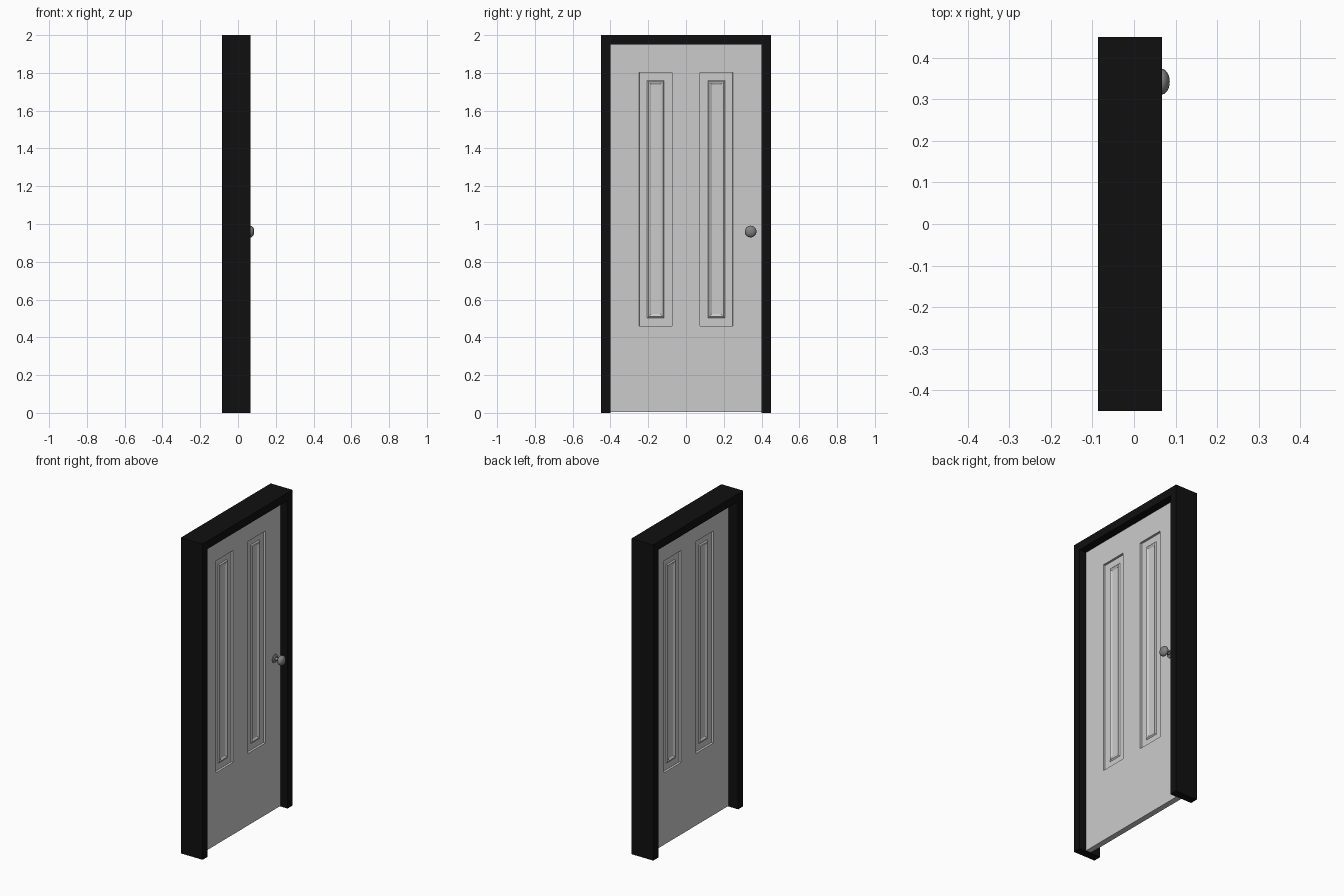
import bpy, bmesh, math
from mathutils import Matrix

if "Cube" in bpy.data.objects:
    bpy.data.objects.remove(bpy.data.objects["Cube"])


def material(name, v):
    m = bpy.data.materials.new(name)
    m.diffuse_color = (v, v, v, 1)
    m.use_nodes = True
    m.node_tree.nodes["Principled BSDF"].inputs["Base Color"].default_value = m.diffuse_color
    return m


BLACK = material("black_paint", 0.005)
METAL = material("dark_metal", 0.22)


def finish(bm, name, mat=None):
    me = bpy.data.meshes.new(name)
    bmesh.ops.remove_doubles(bm, verts=bm.verts, dist=1e-5)
    bmesh.ops.recalc_face_normals(bm, faces=bm.faces)
    bm.to_mesh(me)
    bm.free()
    ob = bpy.data.objects.new(name, me)
    bpy.context.collection.objects.link(ob)
    if mat:
        me.materials.append(mat)
    return ob


def box(name, lo, hi, mat):
    bm = bmesh.new()
    bmesh.ops.create_cube(bm, size=1)
    for v in bm.verts:
        v.co = [(a + b) / 2 + c * (b - a) for a, b, c in zip(lo, hi, v.co)]
    return finish(bm, name, mat)


# Frame: two jambs and a head
X0, X1 = -0.086, 0.067
box("jamb_hinge_side", (X0, -0.45, 0), (X1, -0.40, 1.95), BLACK)
box("jamb_latch_side", (X0, 0.40, 0), (X1, 0.45, 1.95), BLACK)
box("frame_head", (X0, -0.45, 1.95), (X1, 0.45, 2.0), BLACK)

# Door leaf with two recessed, moulded panels on each face
T = 0.018
YS = [-0.40, -0.248, -0.074, 0.074, 0.248, 0.40]
ZS = [0.004, 0.46, 1.803, 1.95]
# moulding section: (inset from panel edge, depth below door face)
SECTION = [(0, 0), (0.001, 0.013), (0.042, 0.013), (0.049, 0.007),
           (0.054, 0.007), (0.064, 0.013)]
bm = bmesh.new()


def ring(x, y0, y1, z0, z1):
    return [bm.verts.new((x, y, z)) for y, z in
            ((y0, z0), (y1, z0), (y1, z1), (y0, z1))]


for s in (1, -1):
    for i in range(5):
        for j in range(3):
            y0, y1, z0, z1 = YS[i], YS[i + 1], ZS[j], ZS[j + 1]
            if not (i in (1, 3) and j == 1):
                bm.faces.new(ring(s * T, y0, y1, z0, z1))
                continue
            prev = None
            for d, h in SECTION:
                cur = ring(s * (T - h), y0 + d, y1 - d, z0 + d, z1 - d)
                if prev:
                    for k in range(4):
                        n = (k + 1) % 4
                        bm.faces.new((prev[k], prev[n], cur[n], cur[k]))
                prev = cur
            bm.faces.new(prev)
bmesh.ops.remove_doubles(bm, verts=bm.verts, dist=1e-5)
# door edges join the two faces
rim = [e for e in bm.edges if e.is_boundary]
bmesh.ops.bridge_loops(bm, edges=rim)
finish(bm, "door_leaf")

# Knob: rosette, neck and flattened ball turned as one profile (radius, x)
N = 24
profile = [(0, T), (0.026, T), (0.026, T + 0.004), (0.022, T + 0.007),
           (0.010, T + 0.009), (0.010, 0.049)]
for a in range(-60, 91, 15):
    t = math.radians(a)
    profile.append((0.031 * math.cos(t), 0.066 + 0.020 * math.sin(t)))
bm = bmesh.new()
pts = [bm.verts.new((x, r, 0)) for r, x in profile]
edges = [bm.edges.new(p) for p in zip(pts, pts[1:])]
bmesh.ops.spin(bm, geom=pts + edges, cent=(0, 0, 0), axis=(1, 0, 0),
               angle=math.tau, steps=N, use_merge=True)
bmesh.ops.transform(bm, matrix=Matrix.Translation((0, 0.342, 0.96)), verts=bm.verts)
knob = finish(bm, "door_knob", METAL)
bpy.context.view_layer.objects.active = knob
knob.select_set(True)
bpy.ops.object.shade_smooth_by_angle(angle=math.radians(35))
